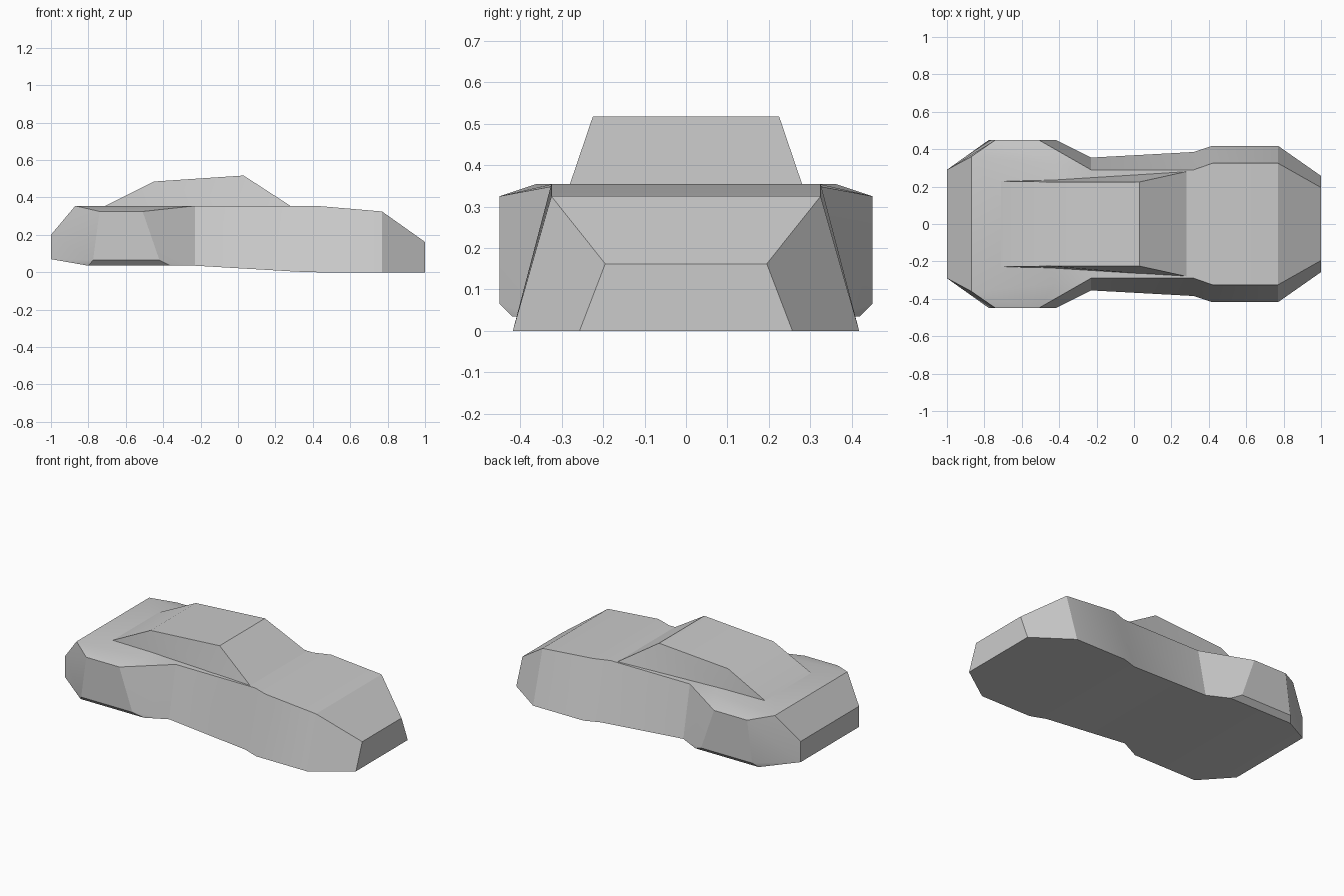
import bpy, bmesh, math

cube = bpy.data.objects.get("Cube")
if cube:
    bpy.data.objects.remove(cube, do_unlink=True)

paint = bpy.data.materials.new("plain_grey")
paint.use_nodes = True
colour = (0.6, 0.6, 0.6, 1)
paint.diffuse_color = colour
paint.node_tree.nodes["Principled BSDF"].inputs["Base Color"].default_value = colour


def loft(name, sections):
    """Skin mirrored half sections, each listed from bottom to top, and cap both ends."""
    bm = bmesh.new()
    rings = []
    for half in sections:
        ring = half + [(x, -y, z) for x, y, z in reversed(half)]
        rings.append([bm.verts.new(p) for p in ring])
    n = len(rings[0])
    for a, b in zip(rings, rings[1:]):
        for i in range(n):
            j = (i + 1) % n
            bm.faces.new((a[i], a[j], b[j], b[i]))
    bm.faces.new(rings[0])
    bm.faces.new(rings[-1])
    bmesh.ops.remove_doubles(bm, verts=bm.verts[:], dist=0.0005)
    bmesh.ops.recalc_face_normals(bm, faces=bm.faces[:])
    mesh = bpy.data.meshes.new(name)
    bm.to_mesh(mesh)
    bm.free()
    obj = bpy.data.objects.new(name, mesh)
    bpy.context.collection.objects.link(obj)
    mesh.materials.append(paint)
    bpy.ops.object.select_all(action='DESELECT')
    obj.select_set(True)
    bpy.context.view_layer.objects.active = obj
    bpy.ops.object.shade_smooth_by_angle(angle=math.radians(29))
    return obj


def slab(low, high):
    """A section with one straight side; the doubled points merge."""
    return [low, low, high, high]


# Body, from the tail to the nose; the rear fenders bulge out
loft("body", [
    slab((-1, .29, .07), (-1, .29, .2)),
    [(-.8, .42, .035), (-.775, .45, .065), (-.74, .45, .325), (-.87, .36, .355)],
    [(-.36, .42, .035), (-.42, .45, .065), (-.51, .45, .325), (-.42, .32, .355)],
    slab((-.23, .355, .035), (-.23, .29, .355)),
    slab((.32, .385, .003), (.32, .29, .355)),
    slab((.42, .418, 0), (.42, .325, .355)),
    slab((.77, .418, 0), (.77, .325, .325)),
    slab((1, .257, 0), (1, .195, .162)),
])

# Cabin, a wedge with a long sloping tail
loft("cabin", [
    [(-.71, .229, .35), (-.71, .229, .355)],
    [(-.45, .235, .35), (-.45, .225, .485)],
    [(.03, .265, .35), (.03, .225, .517)],
    [(.28, .28, .35), (.28, .28, .355)],
])
